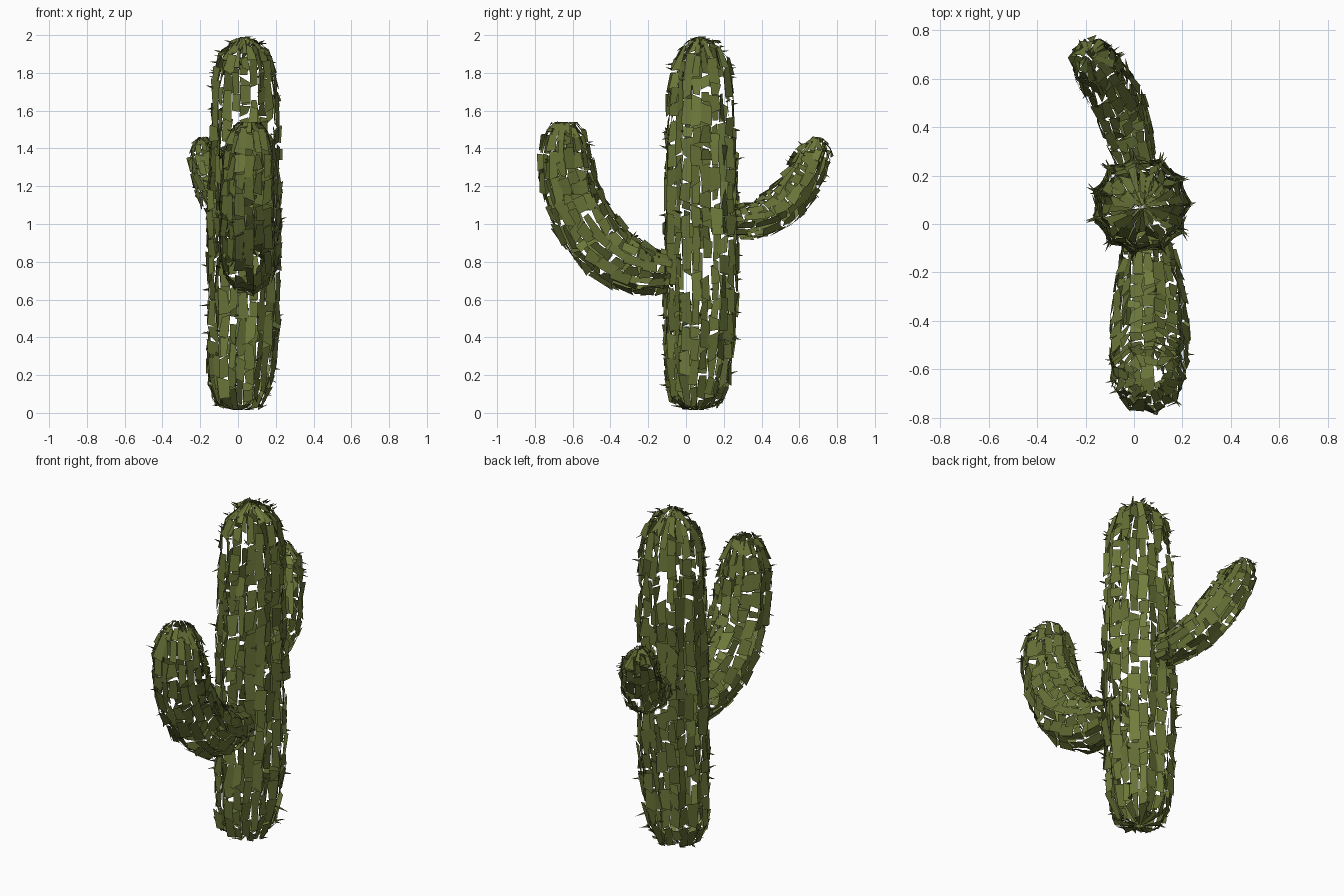
import bpy, bmesh, random
from math import sin, cos, pi
from mathutils import Vector

random.seed(7)
cube = bpy.data.objects.get("Cube")
if cube:
    bpy.data.objects.remove(cube, do_unlink=True)


def material(name, rgb):
    m = bpy.data.materials.new(name)
    m.use_nodes = True
    m.diffuse_color = (*rgb, 1)
    m.node_tree.nodes["Principled BSDF"].inputs["Base Color"].default_value = (*rgb, 1)
    return m


greens = [material("cactus green", (0.13, 0.16, 0.036)),
          material("light cactus green", (0.165, 0.205, 0.046))]
spine_mat = material("spine green", (0.095, 0.115, 0.028))


class Stem:
    """Smooth ribbed tube through (x, y, z, radius) stations."""

    def __init__(self, stations, side, ribs):
        p = [Vector(s) for s in stations]
        p = [2 * p[0] - p[1]] + p + [2 * p[-1] - p[-2]]
        self.samples = []
        for a, b, c, d in zip(p, p[1:], p[2:], p[3:]):
            for k in range(20):
                t = k / 20
                self.samples.append(0.5 * (2 * b + (c - a) * t + (2 * a - 5 * b + 4 * c - d) * t ** 2
                                           + (3 * b - a - 3 * c + d) * t ** 3))
        self.samples.append(p[-2])
        self.dist = [0]
        for a, b in zip(self.samples, self.samples[1:]):
            self.dist.append(self.dist[-1] + (b - a).length)   # radius counts, so domes get rows
        self.length = self.dist[-1]
        self.side = Vector(side).normalized()
        self.cols = ribs * 2

    def frame(self, s):
        s = min(max(s, 0), self.length)
        i = next(k for k in range(1, len(self.dist)) if self.dist[k] >= s)
        a, b = self.samples[i - 1], self.samples[i]
        f = (s - self.dist[i - 1]) / max(self.dist[i] - self.dist[i - 1], 1e-6)
        v = a.lerp(b, f)
        tangent = (b - a).to_3d().normalized()
        return v.to_3d(), v.w, tangent.cross(self.side).normalized()

    def point(self, s, col, lift=0.0):
        centre, r, up = self.frame(s)
        ang = 2 * pi * col / self.cols
        rib = 1 + 0.05 * cos(pi * col)              # ridges on even columns
        out = self.side * cos(ang) + up * sin(ang)
        return centre + out * max(r * rib + lift, 0.004), out


def finish(name, bm, mats):
    me = bpy.data.meshes.new(name)
    bm.to_mesh(me)
    bm.free()
    for m in mats:
        me.materials.append(m)
    ob = bpy.data.objects.new(name, me)
    bpy.context.collection.objects.link(ob)


def skin(name, stem, row, missing):
    """Cracked skin: loose, ragged, slightly tilted plates set along the ribs."""
    bm = bmesh.new()
    jit = random.uniform
    for col in range(stem.cols):
        s = -jit(0, row * 0.6)
        while s < stem.length:
            step = row * jit(0.6, 1.4)
            lo, hi = s, s + step
            s = hi
            closed = stem.frame(lo + step / 2)[1] < 0.09    # keep narrow ends closed
            if not closed and random.random() < missing:
                continue
            corners = [(lo, col), (lo, col + 1), (hi, col + 1), (hi, col)]
            verts = []
            for t, c in corners:
                inward_s = 0.004 if t == lo else -0.004
                inward_c = 0.02 if c == col else -0.02
                pos, out = stem.point(t + inward_s + jit(-0.17, 0.17) * row,
                                      c + inward_c + jit(-0.22, 0.22), jit(-0.013, 0.011))
                verts.append(bm.verts.new(pos))
            face = bm.faces.new(verts)
            face.normal_update()
            if face.normal.dot(out) < 0:
                face.normal_flip()
            face.material_index = int(random.random() < 0.2)
    finish(name, bm, greens)


def spines(name, stem, count, size, start=0.0):
    """Little three-sided thorns along the ridges, from a fraction of the length on."""
    bm = bmesh.new()
    for _ in range(count):
        col = 2 * random.randrange(stem.cols // 2)
        s = stem.length * random.uniform(start, 1)
        base, out = stem.point(s, col)
        along = out.cross(stem.side + Vector((0.1, 0.2, 0.3))).normalized()
        across = out.cross(along)
        wobble = along * random.uniform(-0.5, 0.5) + across * random.uniform(-0.5, 0.5)
        tip = bm.verts.new(base + (out + wobble) * size * random.uniform(0.4, 1.2))
        ring = [bm.verts.new(base - out * 0.006 + (along * cos(a) + across * sin(a)) * size * 0.2)
                for a in (0, 2 * pi / 3, 4 * pi / 3)]
        for i in range(3):
            bm.faces.new((ring[i], ring[(i + 1) % 3], tip))
    bmesh.ops.recalc_face_normals(bm, faces=bm.faces)
    finish(name, bm, [spine_mat])


# Upright trunk with a tapered foot and a domed crown
trunk = Stem([(0.01, 0.06, 0.015, 0.02), (0.01, 0.06, 0.03, 0.11), (0.01, 0.06, 0.12, 0.16),
              (0.02, 0.07, 0.35, 0.18), (0.03, 0.08, 0.7, 0.19), (0.03, 0.08, 1.1, 0.19),
              (0.035, 0.08, 1.5, 0.18), (0.035, 0.08, 1.75, 0.17), (0.035, 0.08, 1.88, 0.14),
              (0.035, 0.07, 1.96, 0.085), (0.035, 0.07, 1.99, 0.01)], (1, 0, 0), 11)
# Thick arm bending up at the front, with a broken open tip
front_arm = Stem([(0.055, -0.08, 0.74, 0.1), (0.06, -0.25, 0.765, 0.138), (0.06, -0.42, 0.86, 0.157),
                  (0.06, -0.545, 1.02, 0.157), (0.06, -0.615, 1.2, 0.15), (0.06, -0.64, 1.37, 0.14),
                  (0.06, -0.64, 1.48, 0.11), (0.06, -0.64, 1.54, 0.06)], (1, 0, 0), 9)
# Slimmer arm bending up at the back
back_arm = Stem([(0.02, 0.22, 1.01, 0.078), (-0.02, 0.36, 1.02, 0.095), (-0.065, 0.49, 1.08, 0.107),
                 (-0.115, 0.59, 1.19, 0.107), (-0.16, 0.66, 1.32, 0.098), (-0.18, 0.69, 1.4, 0.08),
                 (-0.185, 0.695, 1.46, 0.02)], (0.9, 0.42, 0), 7)

skin("trunk", trunk, 0.12, 0.13)
skin("front_arm", front_arm, 0.1, 0.08)
skin("back_arm", back_arm, 0.09, 0.04)
spines("trunk_spines", trunk, 75, 0.04)
spines("crown_spines", trunk, 30, 0.03, 0.86)
spines("front_arm_spines", front_arm, 25, 0.028)
spines("front_arm_tip_spines", front_arm, 15, 0.028, 0.8)
spines("back_arm_tip_spines", back_arm, 20, 0.025, 0.6)
